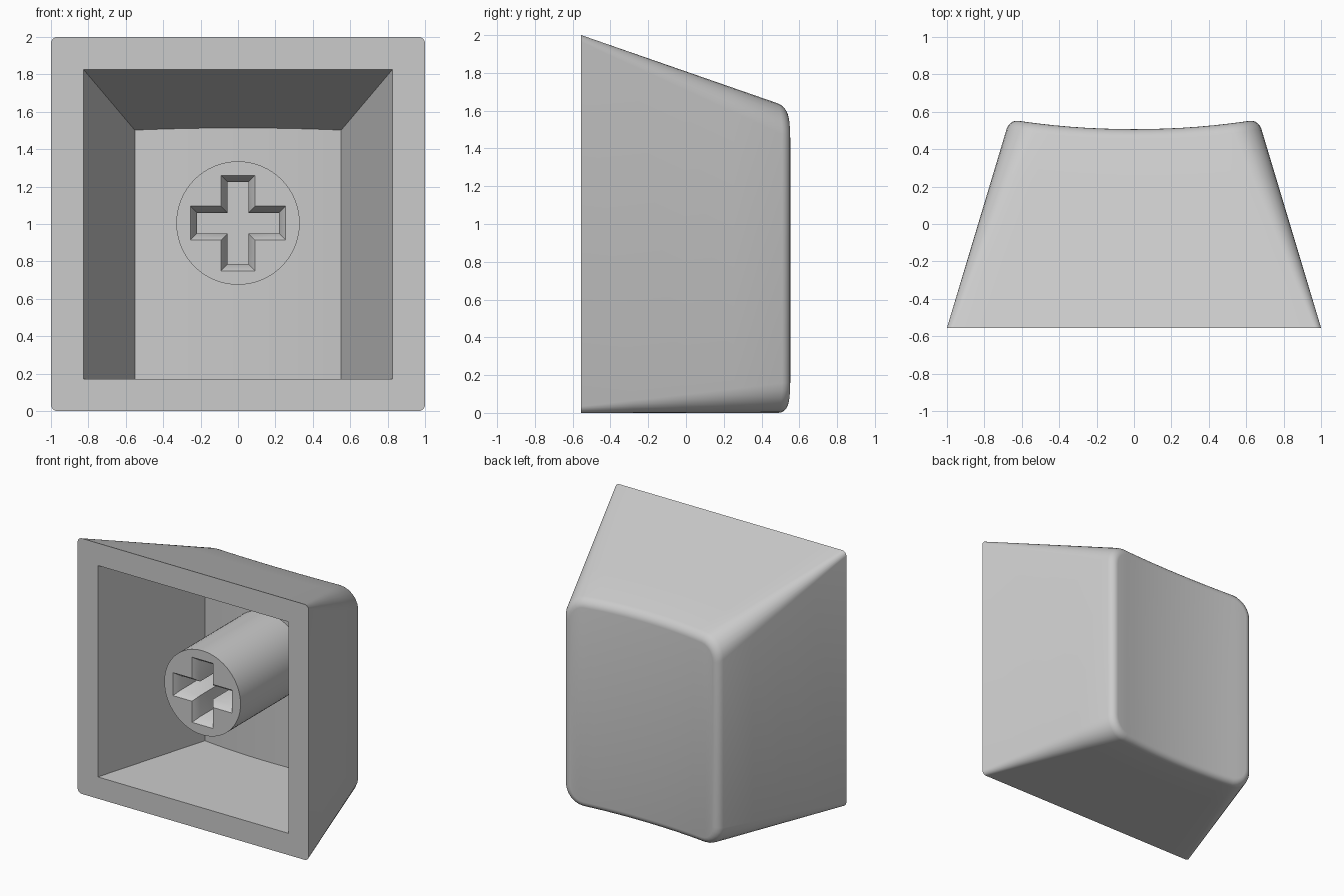
import bpy, bmesh
from math import sin, cos, pi, radians

if "Cube" in bpy.data.objects:
    bpy.data.objects.remove(bpy.data.objects["Cube"])

FRONT = -0.555      # plane of the open rim
CORNER = 6          # segments per rounded corner
SPAN = 12           # segments across the dished face

grey = bpy.data.materials.new("light grey plastic")
grey.use_nodes = True
color = (0.6, 0.6, 0.6, 1)
grey.diffuse_color = color
grey.node_tree.nodes["Principled BSDF"].inputs["Base Color"].default_value = color


def outline(hw, z0, z1, r):
    """Rounded rectangle: upper half left to right, then its mirror below."""
    half = []
    for i in range(CORNER + 1):
        a = pi - i / CORNER * pi / 2
        half.append((-hw + r + r * cos(a), r - r * sin(a)))
    half += [((hw - r) * (2 * i / SPAN - 1), 0) for i in range(1, SPAN)]
    half += [(-x, d) for x, d in half[CORNER::-1]]
    return [(x, z1 - d) for x, d in half] + [(x, z0 + d) for x, d in reversed(half)]


def outer(y, inset=0):
    d = y - FRONT
    return outline(1 - 0.3 * d - inset, inset, 2 - 0.347 * d - inset,
                   0.035 + 0.115 * d - inset)


def inner(y, inset=0):
    d = y - FRONT
    return outline(0.825 - 0.2925 * d, 0.17, 1.825 - 0.346 * d, 0)


def dish(x):
    return 0.507 + 0.117 * x * x


def inner_dish(x):
    return 0.345 + 0.132 * x * x


def ring(section, t, top, inset=0, drop=0):
    """Ring at fraction t of the depth, following the dished end."""
    pts = []
    for i, (x, z) in enumerate(section(FRONT + 1.1 * t, inset)):
        y = FRONT + t * (top(x) - drop - FRONT)
        x, z = section(y, inset)[i]
        pts.append((x, y, z))
    return pts


def bridge(bm, a, b):
    n = len(a)
    for i in range(n):
        j = (i + 1) % n
        bm.faces.new((a[i], a[j], b[j], b[i]))


def finish(bm, name):
    bmesh.ops.remove_doubles(bm, verts=bm.verts, dist=1e-5)
    bmesh.ops.recalc_face_normals(bm, faces=bm.faces)
    mesh = bpy.data.meshes.new(name)
    bm.to_mesh(mesh)
    bm.free()
    obj = bpy.data.objects.new(name, mesh)
    bpy.context.collection.objects.link(obj)
    mesh.materials.append(grey)
    bpy.ops.object.select_all(action='DESELECT')
    obj.select_set(True)
    bpy.context.view_layer.objects.active = obj
    bpy.ops.object.shade_smooth_by_angle(angle=radians(35))


# Hollow tapered shell: cavity, rim, sides, rolled edge and dished end
FILLET = 0.05
rings = [ring(inner, 1, inner_dish), ring(inner, 0, inner_dish)]
rings += [ring(outer, t / 4, dish, 0, FILLET) for t in range(5)]
for k in range(1, 6):
    a = k / 5 * pi / 2
    rings.append(ring(outer, 1, dish, FILLET * (1 - cos(a)), FILLET * (1 - sin(a))))
bm = bmesh.new()
loops = [[bm.verts.new(p) for p in r] for r in rings]
for a, b in zip(loops, loops[1:]):
    bridge(bm, a, b)
for loop in (loops[0], loops[-1]):
    n = len(loop)
    for i in range(n // 2 - 1):
        bm.faces.new((loop[i], loop[i + 1], loop[n - 2 - i], loop[n - 1 - i]))
bmesh.ops.dissolve_degenerate(bm, dist=1e-5, edges=bm.edges)
finish(bm, "cap_shell")

# Round stem with a chamfered cross-shaped socket
MID, STEM_Y, RADIUS, SIDES = 1.005, -0.44, 0.33, 64


def cross(w, l, y):
    pts = []
    for k in range(4):
        c, s = cos(k * pi / 2), sin(k * pi / 2)
        for u, v in ((w, w), (w, l), (-w, l)):
            pts.append((u * c - v * s, y, MID + u * s + v * c))
    return pts


def circle(y):
    return [(RADIUS * cos(2 * pi * i / SIDES), y, MID + RADIUS * sin(2 * pi * i / SIDES))
            for i in range(SIDES)]


bm = bmesh.new()
back, front = [[bm.verts.new(p) for p in circle(y)] for y in (0.42, STEM_Y)]
bridge(bm, back, front)
bm.faces.new(back)
mouth, throat, floor = [[bm.verts.new(p) for p in pts] for pts in (
    cross(0.09, 0.255, STEM_Y), cross(0.055, 0.22, STEM_Y + 0.05),
    cross(0.055, 0.22, STEM_Y + 0.55))]
bridge(bm, mouth, throat)
bridge(bm, throat, floor)
bm.faces.new(floor)
rim = [bm.edges.get((l[i - 1], l[i])) for l in (front, mouth) for i in range(len(l))]
bmesh.ops.triangle_fill(bm, edges=rim, use_beauty=True, normal=(0, -1, 0))
finish(bm, "stem")
